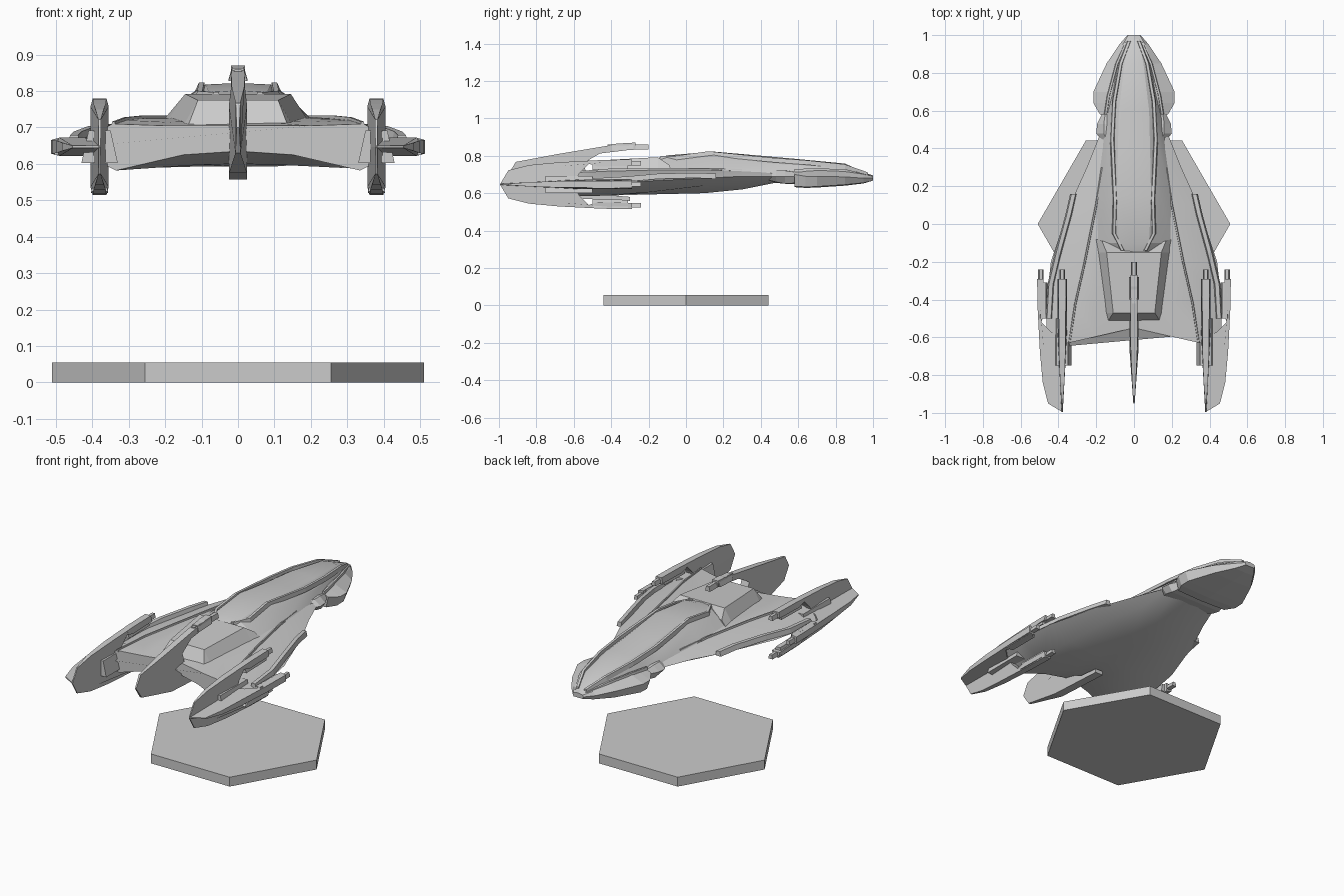
import bpy, bmesh, math

cube = bpy.data.objects.get("Cube")
if cube:
    bpy.data.objects.remove(cube, do_unlink=True)

GREY = (0.6, 0.6, 0.6, 1)
mat = bpy.data.materials.new("plain_grey")
mat.use_nodes = True
mat.diffuse_color = GREY
mat.node_tree.nodes["Principled BSDF"].inputs["Base Color"].default_value = GREY


def finish(name, bm, smooth=None):
    bmesh.ops.recalc_face_normals(bm, faces=bm.faces)
    mesh = bpy.data.meshes.new(name)
    bm.to_mesh(mesh)
    bm.free()
    mesh.materials.append(mat)
    obj = bpy.data.objects.new(name, mesh)
    bpy.context.collection.objects.link(obj)
    if smooth:
        bpy.ops.object.select_all(action='DESELECT')
        obj.select_set(True)
        bpy.context.view_layer.objects.active = obj
        bpy.ops.object.shade_smooth_by_angle(angle=math.radians(smooth))
    return obj


def loft(name, rings, smooth=None):
    """Skin a list of equal-length rings of 3D points and cap both ends."""
    bm = bmesh.new()
    rows = [[bm.verts.new(p) for p in ring] for ring in rings]
    n = len(rows[0])
    for a, b in zip(rows, rows[1:]):
        for i in range(n):
            j = (i + 1) % n
            bm.faces.new((a[i], a[j], b[j], b[i]))
    bm.faces.new(rows[0])
    bm.faces.new(rows[-1])
    return finish(name, bm, smooth)


def hull(name, sections, smooth=None):
    """Symmetric loft: section = (y at centre line, y slope, half outline top to bottom)."""
    rings = []
    for y, slope, half in sections:
        right = [(x, y + slope * x, z) for x, z in half]
        left = [(-x, yy, z) for x, yy, z in right[-2:0:-1]]
        rings.append(right + left)
    return loft(name, rings, smooth)


def rail(name, path, w, h):
    """Bar of rectangular section that follows a path running along y."""
    return loft(name, [[(x - w, y, z - h), (x + w, y, z - h),
                        (x + w * .6, y, z + h), (x - w * .6, y, z + h)]
                       for x, y, z in path])


def blade(name, ox, oz, dx, dz, outline, rim):
    """Plate from a (y, r) outline, r along (dx, dz), thinning to the tail and the rim."""
    bm = bmesh.new()
    sides = []
    for s in (1, -1):
        ring = []
        for y, r in outline:
            t = .025 * max(.12, min(1, (y + 1) / .35))
            if abs(r) > rim:
                t *= .75
            ring.append(bm.verts.new((ox + r * dx - s * t * dz, y, oz + r * dz + s * t * dx)))
        sides.append(ring)
        bm.faces.new(ring)
    a, b = sides
    for i in range(len(a)):
        j = (i + 1) % len(a)
        bm.faces.new((a[i], a[j], b[j], b[i]))
    return finish(name, bm)


# Hexagonal stand
loft("hex_base", [[(.51 * math.cos(math.radians(60 * k)), .51 * math.sin(math.radians(60 * k)), z)
                   for k in range(6)] for z in (0, .055)])

# Broad wing body with shallow belly
hull("wing_body", [
    (.50, 0, [(0, .72), (.10, .72), (.14, .71), (.17, .69), (.13, .67), (.06, .66), (0, .66)]),
    (.30, 0, [(0, .74), (.13, .73), (.17, .72), (.25, .69), (.18, .655), (.08, .62), (0, .62)]),
    (.10, 0, [(0, .74), (.17, .73), (.20, .725), (.34, .68), (.24, .64), (.09, .60), (0, .60)]),
    (-.20, 0, [(0, .73), (.20, .725), (.26, .725), (.44, .665), (.30, .605), (.1, .593), (0, .593)]),
    (-.42, 0, [(0, .72), (.20, .715), (.31, .72), (.465, .65), (.33, .587), (.1, .598), (0, .60)]),
    (-.55, -.23, [(0, .705), (.2, .705), (.345, .71), (.46, .645), (.335, .582), (.15, .625), (0, .635)]),
], 25)

# Raised fuselage spine
hull("fuselage_spine", [
    (.98, 0, [(0, .70), (.025, .698), (.04, .69), (.05, .675), (0, .67)]),
    (.85, 0, [(0, .758), (.05, .75), (.075, .735), (.10, .69), (0, .67)]),
    (.60, 0, [(0, .782), (.08, .775), (.12, .75), (.15, .70), (0, .67)]),
    (.40, 0, [(0, .80), (.085, .79), (.13, .76), (.165, .71), (0, .68)]),
    (.15, 0, [(0, .822), (.09, .818), (.14, .785), (.20, .725), (0, .68)]),
    (-.10, 0, [(0, .802), (.08, .797), (.12, .77), (.20, .72), (0, .68)]),
    (-.16, 0, [(0, .785), (.05, .78), (.08, .76), (.15, .715), (0, .68)]),
], 20)

# Flat hood around the nose, and the collar behind it
hull("nose_hood", [
    (1.0, 0, [(0, .695), (.03, .69), (.035, .68), (.03, .667), (0, .667)]),
    (.95, 0, [(0, .71), (.06, .70), (.078, .68), (.065, .655), (0, .652)]),
    (.85, 0, [(0, .73), (.10, .715), (.145, .687), (.13, .645), (0, .64)]),
    (.70, 0, [(0, .74), (.13, .725), (.215, .69), (.195, .635), (0, .63)]),
    (.64, 0, [(0, .74), (.13, .725), (.215, .69), (.195, .633), (0, .628)]),
    (.58, 0, [(0, .74), (.13, .725), (.18, .70), (.165, .637), (0, .632)]),
])
hull("neck_collar", [
    (.60, 0, [(0, .72), (.15, .71), (.16, .69), (.15, .655), (0, .65)]),
    (.53, 0, [(0, .73), (.16, .72), (.195, .69), (.17, .65), (0, .65)]),
    (.48, 0, [(0, .73), (.16, .72), (.20, .69), (.17, .66), (0, .655)]),
    (.44, 0, [(0, .73), (.14, .72), (.17, .69), (.15, .67), (0, .66)]),
])

# Sloped engine deck with swept front corners
hull("engine_deck", [
    (-.14, .3, [(0, .745), (.17, .75), (.205, .72), (0, .69)]),
    (-.15, .0, [(0, .792), (.145, .792), (.195, .715), (0, .69)]),
    (-.47, 0, [(0, .775), (.11, .775), (.15, .705), (0, .69)]),
    (-.51, 0, [(0, .71), (.135, .71), (.14, .70), (0, .69)]),
])

# Central upright fin with forked front
blade("centre_fin", 0, 0, 0, 1, [
    (-.95, .70), (-.91, .767), (-.68, .81), (-.33, .868), (-.27, .87), (-.27, .835), (-.46, .812),
    (-.55, .76), (-.53, .70), (-.53, .64), (-.42, .59), (-.3, .58), (-.3, .557), (-.65, .575),
    (-.9, .63)], .80)
rail("centre_fin_gun", [(0, -.42, .845), (0, -.20, .847)], .016, .014)
rail("centre_fin_gun_housing", [(0, -.40, .845), (0, -.28, .85)], .026, .018)

CLAW = [(-.995, 0), (-.95, .075), (-.84, .103), (-.68, .118), (-.45, .13), (-.29, .133),
        (-.29, .10), (-.47, .095), (-.52, .11), (-.57, .06), (-.60, 0)]

for side, s in (("left", 1), ("right", -1)):
    # Three-bladed claw at the wing tip, each blade with a forward gun
    for part, dx, dz in (("upper", 0, 1), ("lower", 0, -1), ("outer", s, 0)):
        name = f"{side}_{part}_blade"
        ox, oz = s * .38, .647
        blade(name, ox, oz, dx, dz, CLAW, .11)
        gx, gz = ox + dx * .113, oz + dz * .113
        rail(name + "_gun", [(gx, -.45, gz), (gx, -.24, gz)], .014, .012)
        rail(name + "_gun_housing", [(gx - dx * .012, -.50, gz - dz * .012),
                                     (gx - dx * .012, -.31, gz - dz * .008)], .023, .022)
    # Mount joining the claw to the wing
    rail(f"{side}_claw_mount", [(s * .38, -.50, .647), (s * .38, -.645, .647),
                                (s * .38, -.75, .647)], .05, .045)
    # Long rails along the spine shoulders
    rail(f"{side}_spine_rail", [(s * .025, .97, .70), (s * .07, .85, .742), (s * .105, .65, .763),
                                (s * .115, .45, .778), (s * .10, .12, .812),
                                (s * .105, -.05, .788), (s * .06, -.14, .785)], .012, .012)
    rail(f"{side}_hood_rib", [(s * .035, .975, .69), (s * .09, .85, .72),
                              (s * .135, .68, .725), (s * .15, .58, .72)], .009, .008)
    # Crease strip on the wing and slim pod on its outer edge
    rail(f"{side}_wing_crease", [(s * .17, .30, .722), (s * .20, .10, .727), (s * .26, -.20, .727),
                                 (s * .31, -.42, .722), (s * .342, -.63, .71)], .006, .006)
    rail(f"{side}_flank_pod", [(s * .32, .16, .69), (s * .345, .05, .695), (s * .40, -.15, .69),
                               (s * .44, -.32, .675), (s * .45, -.50, .665)], .018, .014)
